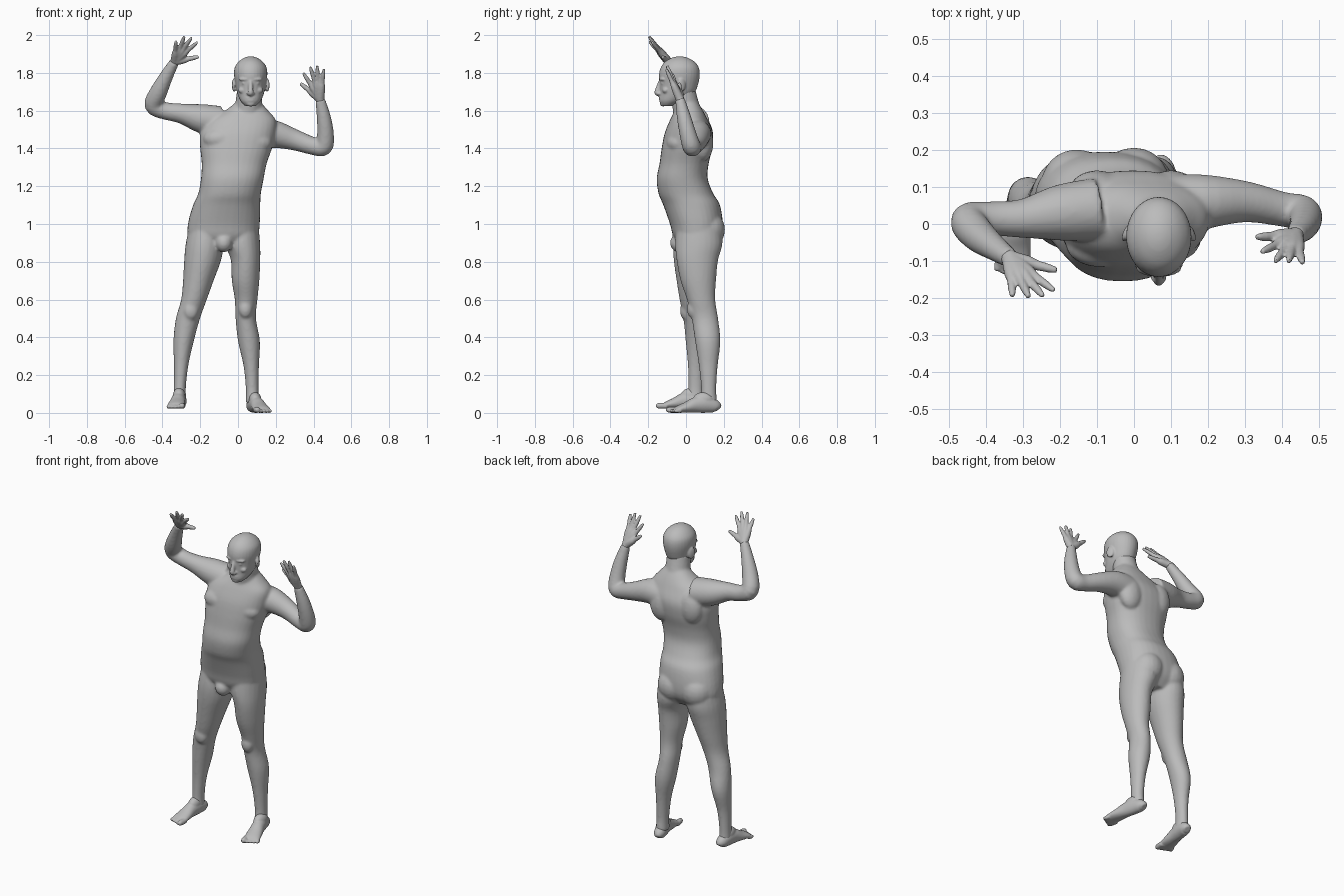
import bpy, bmesh, math
from mathutils import Vector, Matrix

if "Cube" in bpy.data.objects:
    bpy.data.objects.remove(bpy.data.objects["Cube"], do_unlink=True)

X, Y, Z = Vector((1, 0, 0)), Vector((0, 1, 0)), Vector((0, 0, 1))

skin = bpy.data.materials.new("plain grey")
skin.use_nodes = True
GREY = (0.5, 0.5, 0.5, 1)
skin.diffuse_color = GREY
skin.node_tree.nodes["Principled BSDF"].inputs["Base Color"].default_value = GREY


def refine(rows, steps):
    """Catmull-Rom interpolation of every column of a table of sections."""
    out = []
    last = len(rows) - 1
    for i in range(last):
        a, b, c, d = (rows[max(0, min(last, i + k))] for k in (-1, 0, 1, 2))
        for s in range(steps):
            t = s / steps
            out.append([0.5 * (2 * q + (r - p) * t + (2 * p - 5 * q + 4 * r - u) * t * t
                               + (3 * q - p - 3 * r + u) * t ** 3)
                        for p, q, r, u in zip(a, b, c, d)])
    out.append(list(rows[-1]))
    return out


def loft(bm, rows, ref=Y, axis=None, power=1.0, steps=4, sides=24):
    """Closed skin through elliptical sections: x, y, z, half width, half depth."""
    rows = refine(rows, steps)
    centres = [Vector(r[:3]) for r in rows]
    rings = []
    for i, row in enumerate(rows):
        ahead, behind = centres[min(i + 1, len(rows) - 1)], centres[max(i - 1, 0)]
        tangent = axis or (ahead - behind).normalized()
        side = tangent.cross(ref).normalized()
        up = side.cross(tangent)
        ring = []
        for k in range(sides):
            angle = math.tau * k / sides
            c, s = math.cos(angle), math.sin(angle)
            c = math.copysign(abs(c) ** power, c)
            s = math.copysign(abs(s) ** power, s)
            ring.append(bm.verts.new(centres[i] + side * c * row[3] + up * s * row[4]))
        rings.append(ring)
    for low, high in zip(rings, rings[1:]):
        for k in range(sides):
            n = (k + 1) % sides
            bm.faces.new((low[k], low[n], high[n], high[k]))
    bm.faces.new(rings[0][::-1])
    bm.faces.new(rings[-1])


def tube(bm, rows, **options):
    """Round loft: x, y, z, radius."""
    loft(bm, [(*r, r[3]) for r in rows], **options)


def column(bm, rows, **options):
    """Loft of level sections: z, x, y, half width, half depth."""
    loft(bm, [(r[1], r[2], r[0], r[3], r[4]) for r in rows], axis=Z, **options)


def blob(bm, centre, size, turn=0):
    matrix = (Matrix.Translation(centre) @ Matrix.Rotation(turn, 4, "Z")
              @ Matrix.Diagonal((*size, 1)))
    bmesh.ops.create_uvsphere(bm, u_segments=20, v_segments=12, radius=1, matrix=matrix)


def fuse(name, bm, voxel, rounds):
    """Merge the overlapping shells into one soft skin."""
    bmesh.ops.recalc_face_normals(bm, faces=bm.faces)
    mesh = bpy.data.meshes.new(name)
    bm.to_mesh(mesh)
    bm.free()
    mesh.materials.append(skin)
    obj = bpy.data.objects.new(name, mesh)
    bpy.context.collection.objects.link(obj)
    remesh = obj.modifiers.new("merge", "REMESH")
    remesh.mode = "VOXEL"
    remesh.voxel_size = voxel
    remesh.use_smooth_shade = True
    soften = obj.modifiers.new("soften", "SMOOTH")
    soften.factor = 0.5
    soften.iterations = rounds
    return obj


# Torso from crotch to shoulders
body = bmesh.new()
column(body, [
    (.87, -.08, .06, .1, .08), (.93, -.08, .06, .18, .125), (1, -.075, .055, .19, .14),
    (1.1, -.06, .03, .178, .15), (1.16, -.045, 0, .166, .145),
    (1.24, -.03, -.02, .166, .135), (1.32, -.02, -.01, .172, .13),
    (1.4, -.01, .005, .19, .134), (1.48, 0, .015, .2, .128),
    (1.55, .02, .015, .18, .1), (1.6, .045, .015, .115, .075), (1.64, .055, .01, .07, .055),
], power=.88, sides=32)
# Neck, buttocks, chest muscles and shoulder blades
tube(body, [(.04, .02, 1.55, .08), (.055, 0, 1.62, .072), (.062, -.02, 1.72, .066)])
for x, y in ((-.155, .11), (.0, .115)):
    blob(body, (x, y, .97), (.095, .092, .1))
for x, z, y in ((-.09, 1.45, -.055), (.085, 1.43, -.045)):
    blob(body, (x, y, z), (.095, .062, .06))
for x, z in ((-.1, 1.46), (.1, 1.43)):
    blob(body, (x, .09, z), (.075, .055, .1))
blob(body, (-.075, -.035, .9), (.045, .05, .05))

# Legs
column(body, [
    (1.02, -.165, .06, .085, .11), (.9, -.176, .058, .1, .125), (.81, -.187, .05, .098, .115),
    (.7, -.21, .045, .081, .095), (.6, -.233, .042, .068, .076), (.5, -.265, .05, .064, .064),
    (.38, -.288, .063, .054, .065), (.25, -.301, .055, .038, .045),
    (.13, -.308, .052, .032, .04), (.07, -.308, .05, .035, .045)])
column(body, [
    (1.02, .02, .065, .085, .11), (.9, .024, .068, .093, .125), (.81, .04, .06, .078, .11),
    (.7, .04, .065, .073, .094), (.6, .043, .08, .06, .075), (.5, .041, .1, .054, .07),
    (.38, .058, .115, .058, .067), (.25, .07, .118, .041, .05),
    (.13, .075, .12, .034, .04), (.05, .075, .12, .035, .045)])
# Kneecaps
blob(body, (-.25, -.002, .54), (.04, .03, .05))
blob(body, (.04, .035, .55), (.036, .03, .05))

# Arms from shoulder through elbow to wrist
tube(body, [(-.1, .04, 1.54, .085), (-.2, .03, 1.56, .076), (-.3, .015, 1.585, .053),
            (-.39, .015, 1.6, .046), (-.447, .008, 1.63, .049), (-.42, -.03, 1.7, .046),
            (-.375, -.065, 1.79, .035), (-.335, -.093, 1.86, .026)])
tube(body, [(.09, .05, 1.47, .085), (.19, .06, 1.475, .074), (.3, .06, 1.445, .056),
            (.4, .04, 1.412, .047), (.452, .03, 1.41, .049), (.463, .012, 1.47, .045),
            (.455, -.01, 1.56, .038), (.435, -.032, 1.66, .026)])
fuse("body", body, .008, 6)

# Head with its skull, face and ears
head = bmesh.new()
hx = .067
column(head, [
    (1.625, hx, -.1, .028, .028), (1.65, hx, -.078, .052, .063), (1.69, hx, -.048, .07, .09),
    (1.74, hx, -.038, .08, .102), (1.79, hx, -.035, .088, .108), (1.83, hx, -.033, .084, .1),
    (1.86, hx, -.033, .063, .077), (1.88, hx, -.033, .034, .042), (1.887, hx, -.033, .01, .012)],
    sides=32)
tube(head, [(hx, -.132, 1.765, .009), (hx, -.146, 1.725, .012), (hx, -.152, 1.695, .015),
            (hx, -.14, 1.685, .01)], ref=X)
for side in (-1, 1):
    blob(head, (hx + side * .034, -.126, 1.766), (.03, .013, .009), side * .3)   # brow
    blob(head, (hx + side * .033, -.121, 1.745), (.014, .012, .008))            # eyelid
    blob(head, (hx + side * .04, -.108, 1.708), (.026, .018, .018))             # cheek
    blob(head, (hx + side * .013, -.145, 1.69), (.009, .011, .008))             # nostril
    blob(head, (hx + side * .087, -.025, 1.735), (.01, .024, .036), side * .4)  # ear
for z, width in ((1.667, .026), (1.656, .022)):
    blob(head, (hx, -.132, z), (width, .011, .006))                             # lips
blob(head, (hx, -.122, 1.637), (.024, .016, .015))                              # chin
fuse("head", head, .005, 3)


def hand(name, wrist, thumb, fingers):
    """Palm made of merged finger bones, each running out to its own fingertip."""
    bm = bmesh.new()
    wrist = Vector(wrist)
    for i, tip in enumerate([thumb] + fingers):
        tip = Vector(tip)
        radii = (.023, .019, .0125, .011, .007) if i else (.022, .02, .014, .012, .008)
        places = (-.05, .38, .58, .82, 1)
        tube(bm, [(*wrist.lerp(tip, t), r) for t, r in zip(places, radii)], sides=12)
    fuse(name, bm, .005, 2)


hand("right_hand", (-.335, -.093, 1.86), (-.208, -.125, 1.885),
     [(-.215, -.18, 1.962), (-.245, -.195, 1.988), (-.284, -.197, 1.993), (-.328, -.195, 1.968)])
hand("left_hand", (.435, -.032, 1.66), (.33, -.035, 1.745),
     [(.345, -.075, 1.8), (.382, -.1, 1.833), (.418, -.1, 1.838), (.455, -.105, 1.82)])


def foot(name, heel, toe, floor, outward):
    """Arched foot along heel to toe, with five toes fanned across the ball."""
    bm = bmesh.new()
    heel, toe = Vector((*heel, 0)), Vector((*toe, 0))
    rows = []
    for t, width, height in ((0, .018, .02), (.06, .032, .034), (.25, .037, .046),
                             (.45, .038, .042), (.62, .043, .03), (.8, .047, .019),
                             (.86, .044, .013)):
        spot = heel.lerp(toe, t)
        rows.append((spot.x, spot.y, floor + height, width, height))
    loft(bm, rows, ref=Z)
    across = (toe - heel).normalized().cross(Z) * outward
    for i in range(5):
        radius = .016 if i == 0 else .0105
        shift = across * (-.033 + .0175 * i)
        start = heel.lerp(toe, .78) + shift
        end = heel.lerp(toe, 1 - .022 * i) + shift * 1.1
        lift = Z * (floor + radius)
        tube(bm, [(*(start + lift), radius), (*(start.lerp(end, .7) + lift), radius),
                  (*(end + lift), radius * .6)], ref=Z, sides=12)
    # Instep rising into the ankle
    instep = heel.lerp(toe, .3)
    blob(bm, (instep.x, instep.y, floor + .07), (.033, .055, .04))
    fuse(name, bm, .005, 3)


foot("right_foot", (-.303, .105), (-.333, -.155), .022, 1)
foot("left_foot", (.07, .172), (.14, -.095), 0, -1)
